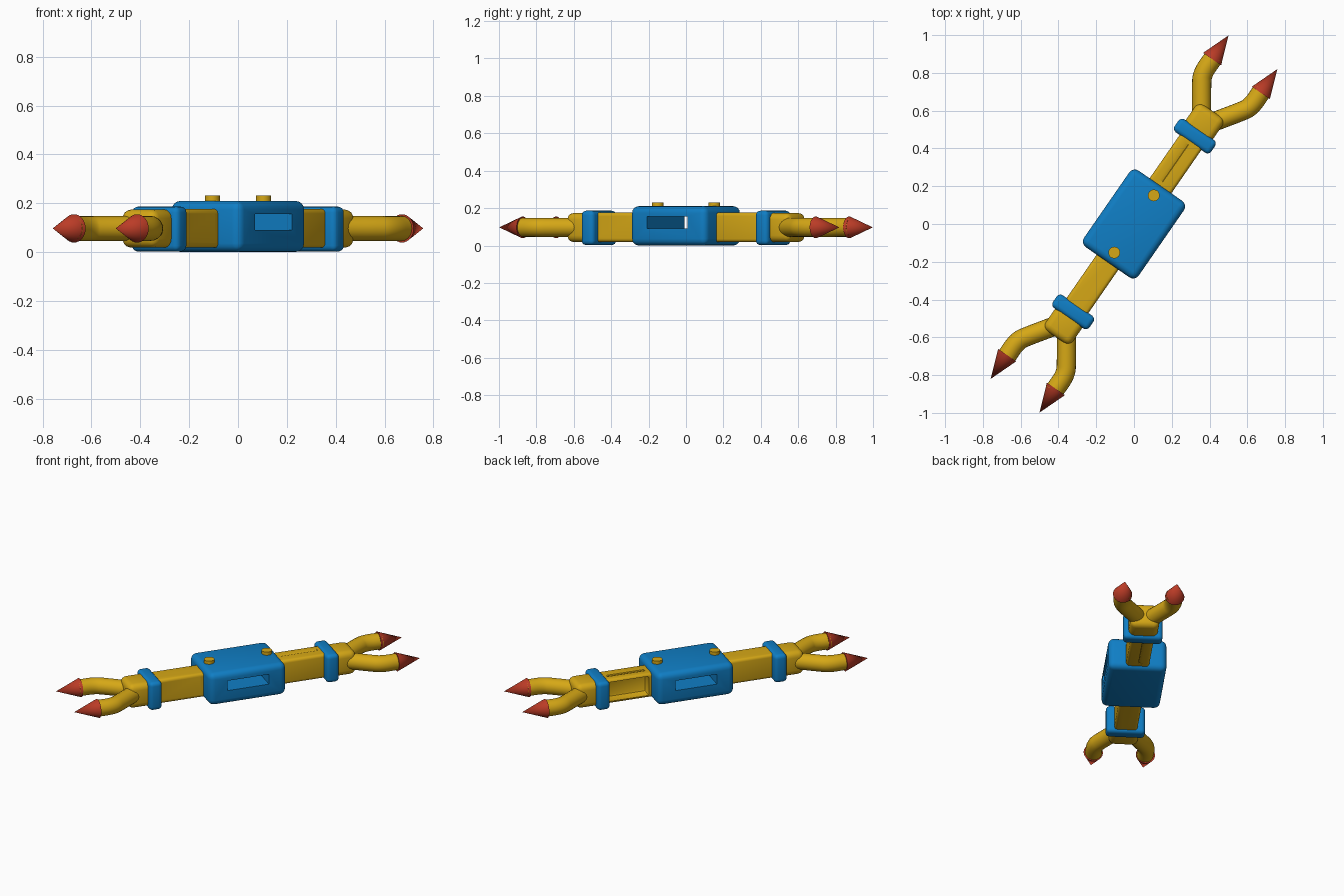
import bpy, bmesh, math
from mathutils import Matrix, Vector

if "Cube" in bpy.data.objects:
    bpy.data.objects.remove(bpy.data.objects["Cube"])

AXIS = math.radians(55.3)      # direction of the long axis seen from above
MID = 0.097                    # height of the finger centre line


def material(name, rgb):
    m = bpy.data.materials.new(name)
    m.diffuse_color = (*rgb, 1)
    m.use_nodes = True
    m.node_tree.nodes["Principled BSDF"].inputs["Base Color"].default_value = m.diffuse_color
    return m


BLUE = material("blue", (0.005, 0.21, 0.56))
GOLD = material("gold", (0.67, 0.39, 0.008))
RED = material("red", (0.50, 0.045, 0.02))


def finish(bm, name, mat, turn):
    """Turn the part onto its end of the long axis and make an object."""
    bm.transform(Matrix.Rotation(AXIS + turn, 4, 'Z'))
    bmesh.ops.recalc_face_normals(bm, faces=bm.faces)
    me = bpy.data.meshes.new(name)
    bm.to_mesh(me)
    bm.free()
    ob = bpy.data.objects.new(name, me)
    bpy.context.collection.objects.link(ob)
    me.materials.append(mat)
    return ob


def smooth(ob):
    bpy.ops.object.select_all(action='DESELECT')
    ob.select_set(True)
    bpy.context.view_layer.objects.active = ob
    bpy.ops.object.shade_smooth_by_angle(angle=math.radians(35))


def block(name, mat, lo, hi, radius=0.0, turn=0.0, tilt=0.0, segments=4):
    """Rounded box between two corners, optionally rolled about its length."""
    lo, hi = Vector(lo), Vector(hi)
    bm = bmesh.new()
    bmesh.ops.create_cube(bm, size=1)
    bmesh.ops.scale(bm, vec=hi - lo, verts=bm.verts)
    if radius:
        bmesh.ops.bevel(bm, geom=bm.edges[:], offset=radius, segments=segments,
                        profile=0.5, affect='EDGES', clamp_overlap=True)
    bm.transform(Matrix.Translation((lo + hi) / 2) @ Matrix.Rotation(tilt, 4, 'X'))
    return finish(bm, name, mat, turn)


def cut(ob, cutters):
    bpy.context.view_layer.objects.active = ob
    for c in cutters:
        mod = ob.modifiers.new("cut", 'BOOLEAN')
        mod.operation, mod.solver, mod.object = 'DIFFERENCE', 'EXACT', c
        bpy.ops.object.modifier_apply(modifier=mod.name)
        bpy.data.objects.remove(c)


def cone(name, mat, base, r1, r2, depth, turn, along_x, sides=32):
    bm = bmesh.new()
    bmesh.ops.create_cone(bm, cap_ends=True, segments=sides, radius1=r1,
                          radius2=r2, depth=depth)
    bm.transform(Matrix.Translation((0, 0, depth / 2)))
    if along_x:
        bm.transform(Matrix.Rotation(math.pi / 2, 4, 'Y'))
    bm.transform(Matrix.Translation(base))
    ob = finish(bm, name, mat, turn)
    smooth(ob)
    return ob


def tube(name, mat, path, radius, turn, sides=20):
    """Round tube swept along a smoothed planar path."""
    for _ in range(3):                     # corner-cutting smoothing
        new = [path[0]]
        for a, b in zip(path, path[1:]):
            new += [a.lerp(b, 0.25), a.lerp(b, 0.75)]
        path = new + [path[-1]]
    bm = bmesh.new()
    rings = []
    for i, p in enumerate(path):
        t = (path[min(i + 1, len(path) - 1)] - path[max(i - 1, 0)]).normalized()
        side = Vector((-t.y, t.x, 0))
        rings.append([bm.verts.new(p + radius * (math.cos(a) * side + Vector((0, 0, math.sin(a)))))
                      for a in (2 * math.pi * k / sides for k in range(sides))])
    for r, s in zip(rings, rings[1:]):
        for k in range(sides):
            bm.faces.new((r[k], r[(k + 1) % sides], s[(k + 1) % sides], s[k]))
    bm.faces.new(rings[0])
    bm.faces.new(rings[-1])
    ob = finish(bm, name, mat, turn)
    smooth(ob)


# Central body with a slot passing through from side to side
body = block("body", BLUE, (-0.246, -0.176, 0), (0.246, 0.176, 0.21), 0.036)
cut(body, [block("slot_cutter", BLUE, (-0.133, -0.3, 0.09), (0.133, 0.3, 0.155))])
smooth(body)

# Two identical halves, half a turn apart
for end, turn in (("rear", 0.0), ("front", math.pi)):
    # Arm: hollow on one side, with a shallow groove on top and bottom
    arm = block(end + "_arm", GOLD, (0.20, -0.07, 0.018), (0.57, 0.07, 0.176), 0.018, turn)
    cutters = [block("hollow_cutter", GOLD, (0.262, 0.004, 0.034), (0.535, 0.15, 0.160),
                     0.012, turn, segments=2)]
    for z, tilt in ((0.182, 0.35), (0.012, -0.35)):
        cutters.append(block("groove_cutter", GOLD, (0.27, 0.0, z - 0.008),
                             (0.51, 0.03, z + 0.008), 0, turn, tilt))
    cut(arm, cutters)
    smooth(arm)

    # Band and wrist
    smooth(block(end + "_band", BLUE, (0.525, -0.118, 0.002), (0.607, 0.118, 0.186), 0.024, turn))
    smooth(block(end + "_wrist", GOLD, (0.56, -0.088, 0.018), (0.728, 0.088, 0.174), 0.036, turn))

    # Button on the body
    cone(end + "_button", GOLD, (0.184, 0, 0.20), 0.031, 0.031, 0.031, turn, False)

    # Pair of curved fingers with pointed claws
    for side, s in (("left", 1), ("right", -1)):
        path = [Vector((u, s * v, MID)) for u, v in
                ((0.64, 0.01), (0.72, 0.063), (0.80, 0.119), (0.86, 0.157), (0.97, 0.155))]
        tube(f"{end}_{side}_finger", GOLD, path, 0.051, turn)
        cone(f"{end}_{side}_claw", RED, (0.953, s * 0.157, MID), 0.058, 0.0, 0.153, turn, True)
